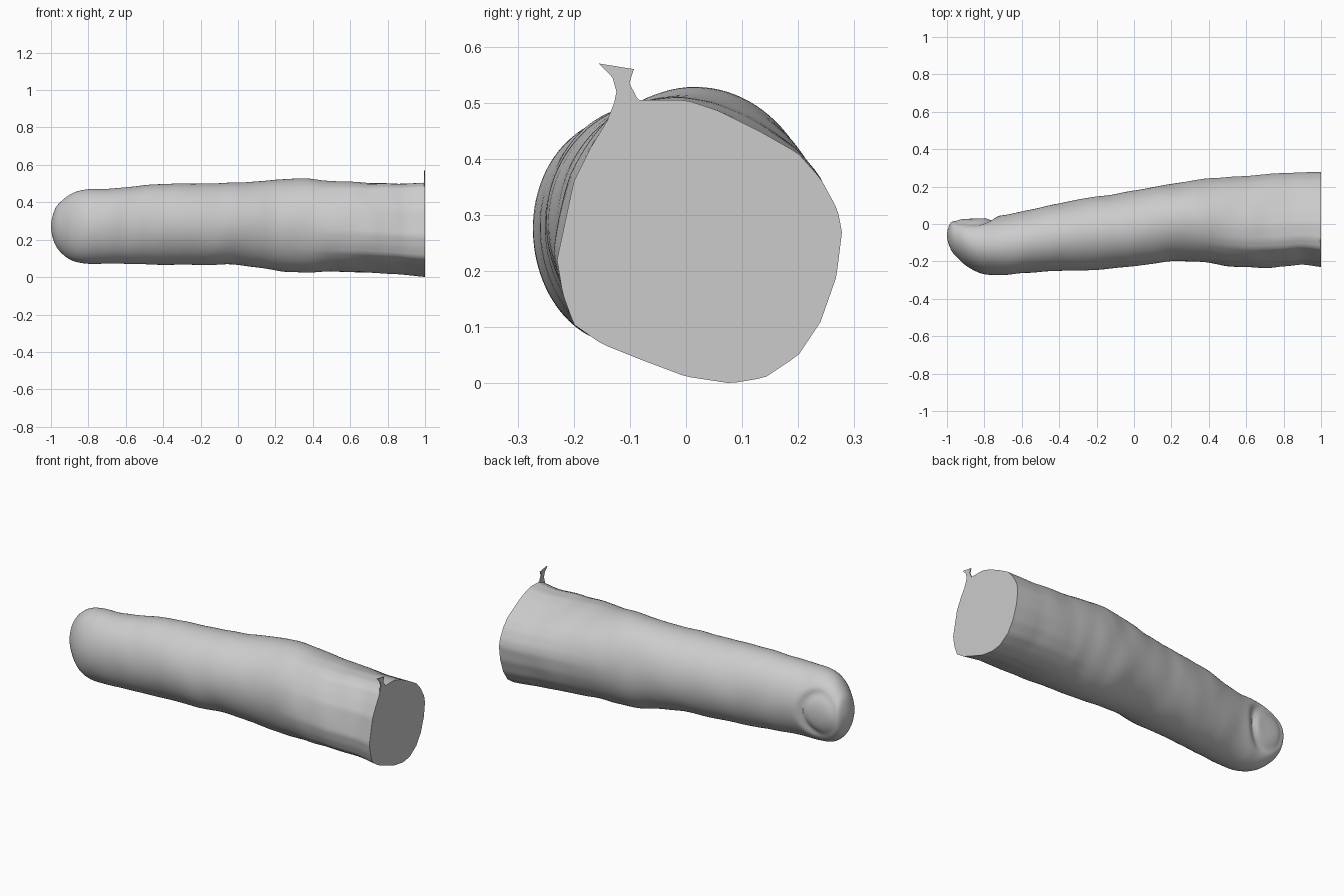
import bpy
import bmesh
import math
from mathutils import Vector, noise

SIDES = 96
STEPS = 7

default_cube = bpy.data.objects.get("Cube")
if default_cube:
    bpy.data.objects.remove(default_cube)

skin = bpy.data.materials.new("plain grey")
skin.use_nodes = True
grey = (0.6, 0.6, 0.6, 1.0)
skin.diffuse_color = grey
skin.node_tree.nodes["Principled BSDF"].inputs["Base Color"].default_value = grey

# Finger outline: x, lowest y, highest y, lowest z, highest z
STATIONS = [Vector(s) for s in (
    (-1, -.06, -.06, .27, .27),
    (-.98, -.135, .01, .18, .36),
    (-.94, -.185, .03, .125, .41),
    (-.88, -.235, .036, .085, .45),
    (-.8, -.268, .04, .07, .47),
    (-.7, -.272, .045, .07, .475),
    (-.55, -.26, .08, .07, .485),
    (-.4, -.25, .11, .067, .5),
    (-.2, -.245, .145, .065, .5),
    (0, -.225, .18, .065, .505),
    (.2, -.2, .215, .035, .52),
    (.33, -.2, .235, .025, .528),
    (.5, -.225, .25, .027, .515),
    (.65, -.235, .262, .025, .508),
    (.8, -.228, .272, .018, .502),
    (.9, -.218, .276, .01, .5),
    (1, -.23, .278, 0, .505),
)]

# Cut end outline (y, z), anticlockwise
CUT_END = [Vector(p) for p in (
    (.278, .27), (.27, .31), (.24, .365), (.2, .41), (.13, .45), (.06, .485),
    (0, .505), (-.08, .505), (-.13, .485), (-.17, .42), (-.2, .36),
    (-.215, .29), (-.23, .22), (-.22, .16), (-.2, .105), (-.15, .07),
    (-.08, .042), (0, .012), (.08, 0), (.14, .01), (.2, .05), (.24, .11),
    (.268, .19),
)]


def smooth(a, b, x):
    t = min(max((x - a) / (b - a), 0), 1)
    return t * t * (3 - 2 * t)


def spline(a, b, c, d, t):
    return (b * 2 + (c - a) * t + (a * 2 - b * 5 + c * 4 - d) * t ** 2
            + (b * 3 - a - c * 3 + d) * t ** 3) / 2


def stations():
    first, second = STATIONS[0], STATIONS[1]
    mirrored = Vector((second[0], second[2], second[1], second[4], second[3]))
    pts = [mirrored] + STATIONS + [STATIONS[-1] * 2 - STATIONS[-2]]
    for i in range(1, len(pts) - 2):
        for k in range(STEPS):
            if i > 1 or k > 0:
                yield spline(*pts[i - 1:i + 3], k / STEPS)
    yield STATIONS[-1]


def cut_radius(angle):
    """Radius of the cut end, scaled to a unit box, along one direction."""
    end = STATIONS[-1]
    ray = Vector((math.cos(angle), math.sin(angle)))
    scaled = [Vector(((2 * p.x - end[1] - end[2]) / (end[2] - end[1]),
                      (2 * p.y - end[3] - end[4]) / (end[4] - end[3])))
              for p in CUT_END]
    for p, q in zip(scaled, scaled[1:] + scaled[:1]):
        edge = q - p
        det = ray.x * edge.y - ray.y * edge.x
        if abs(det) < 1e-9:
            continue
        along = (p.x * ray.y - p.y * ray.x) / det
        reach = (p.x * edge.y - p.y * edge.x) / det
        if -1e-6 <= along <= 1 + 1e-6 and reach > 0:
            return reach
    return 1


def nail_depth(x, z):
    """Groove around the nail, deepest at its root, with a flattened plate."""
    dx, dz = (x + .86) / .1, (z - .27) / .115
    r = math.hypot(dx, dz)
    groove = math.exp(-((r - 1) / .22) ** 2)
    plate = 1 - smooth(.6, 1.2, r)
    return groove * (.008 + .012 * smooth(-.5, 1, dx)) + .008 * plate


def build_finger():
    bm = bmesh.new()
    angles = [math.tau * i / SIDES for i in range(SIDES)]
    cut = [cut_radius(a) for a in angles]
    tip = bm.verts.new((-1, -.06, .27))
    rings = []
    for x, y0, y1, z0, z1 in stations():
        blend = smooth(.25, 1, x)
        ring = []
        for a, c in zip(angles, cut):
            radius = 1 + (c - 1) * blend
            u, v = radius * math.cos(a), radius * math.sin(a)
            y = (y0 + y1 + u * (y1 - y0)) / 2
            z = (z0 + z1 + v * (z1 - z0)) / 2
            if u > 0:
                y -= nail_depth(x, z) * smooth(.1, .5, u)
            # Soft skin folds, fading out at both ends
            fade = smooth(-1, -.7, x) * (1 - smooth(.8, 1, x))
            fold = noise.noise(Vector((x * 9, y * 4, z * 4))) * .005 * fade
            ring.append(bm.verts.new((x, y + u * fold, z + v * fold)))
        rings.append(ring)
    for i in range(SIDES):
        j = (i + 1) % SIDES
        bm.faces.new((tip, rings[0][j], rings[0][i]))
        for a, b in zip(rings, rings[1:]):
            bm.faces.new((a[i], a[j], b[j], b[i]))
    bm.faces.new(rings[-1])
    return finish(bm, "finger")


def build_tab():
    """Thin ragged flap standing on the rim of the cut end."""
    outline = ((-.14, .47), (-.128, .5), (-.124, .52), (-.131, .545),
               (-.155, .57), (-.093, .56), (-.101, .535), (-.088, .51),
               (-.07, .49))
    bm = bmesh.new()
    front = [bm.verts.new((1, y, z)) for y, z in outline]
    back = [bm.verts.new((.994, y, z)) for y, z in outline]
    bm.faces.new(front)
    bm.faces.new(back[::-1])
    for i in range(len(outline)):
        bm.faces.new((front[i - 1], back[i - 1], back[i], front[i]))
    return finish(bm, "cut_end_flap")


def finish(bm, name):
    bmesh.ops.recalc_face_normals(bm, faces=bm.faces)
    mesh = bpy.data.meshes.new(name)
    bm.to_mesh(mesh)
    bm.free()
    mesh.materials.append(skin)
    obj = bpy.data.objects.new(name, mesh)
    bpy.context.collection.objects.link(obj)
    bpy.ops.object.select_all(action="DESELECT")
    obj.select_set(True)
    bpy.context.view_layer.objects.active = obj
    bpy.ops.object.shade_smooth_by_angle(angle=math.radians(40))
    return obj


build_finger()
build_tab()
